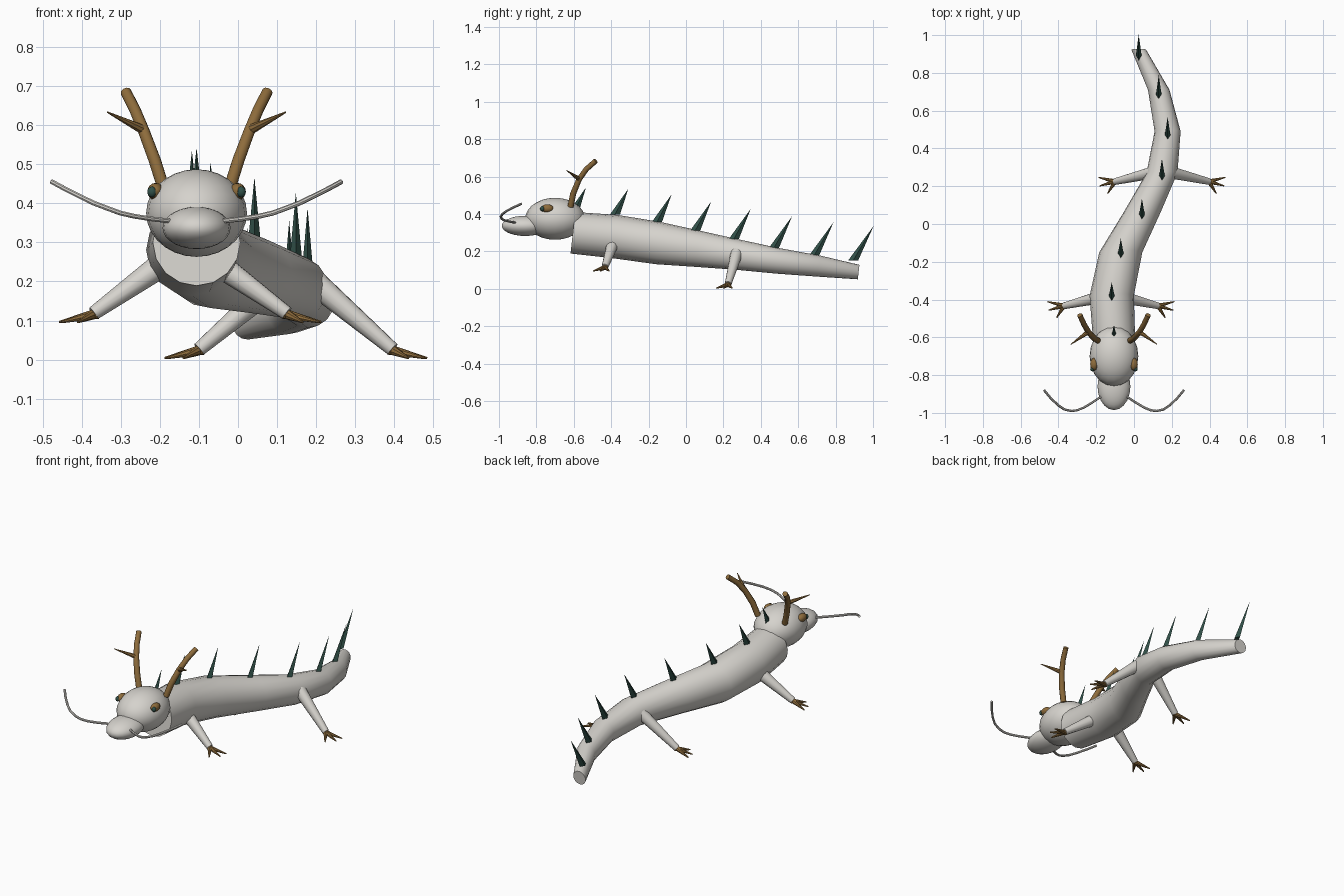
import bpy, bmesh, math
from mathutils import Vector, Matrix

if "Cube" in bpy.data.objects:
    bpy.data.objects.remove(bpy.data.objects["Cube"])


def material(name, rgb):
    m = bpy.data.materials.new(name)
    m.diffuse_color = (*rgb, 1)
    m.use_nodes = True
    m.node_tree.nodes["Principled BSDF"].inputs["Base Color"].default_value = m.diffuse_color
    return m


PALE = material("pale_scales", (0.67, 0.65, 0.61))
HORN = material("horn_brown", (0.27, 0.15, 0.045))
TEAL = material("dark_teal", (0.03, 0.08, 0.065))


def finish(bm, name, mat, smooth=True):
    bmesh.ops.recalc_face_normals(bm, faces=bm.faces)
    me = bpy.data.meshes.new(name)
    bm.to_mesh(me)
    bm.free()
    ob = bpy.data.objects.new(name, me)
    bpy.context.collection.objects.link(ob)
    me.materials.append(mat)
    if smooth:
        bpy.ops.object.select_all(action='DESELECT')
        ob.select_set(True)
        bpy.context.view_layer.objects.active = ob
        bpy.ops.object.shade_smooth_by_angle(angle=math.radians(40))
    return ob


def tube(name, pts, radii, mat, sides=12, frame=None, smooth=True):
    """Capped sweep through pts; frame fixes the two ring axes."""
    bm = bmesh.new()
    pts = [Vector(p) for p in pts]
    rings = []
    for i, (p, r) in enumerate(zip(pts, radii)):
        t = (pts[min(i + 1, len(pts) - 1)] - pts[max(i - 1, 0)]).normalized()
        if frame:
            u, v = frame
        else:
            u = t.cross(Vector((0.31, 0.9, 0.2))).normalized()
            v = t.cross(u)
        angles = [2 * math.pi * k / sides for k in range(sides)]
        rings.append([bm.verts.new(p + r * (u * math.cos(a) + v * math.sin(a))) for a in angles])
    for a, b in zip(rings, rings[1:]):
        for k in range(sides):
            n = (k + 1) % sides
            bm.faces.new((a[k], a[n], b[n], b[k]))
    bm.faces.new(rings[0])
    bm.faces.new(rings[-1])
    return finish(bm, name, mat, smooth)


def ellipsoid(name, center, radii, mat, seg=20, rings=14):
    bm = bmesh.new()
    mtx = Matrix.Translation(center) @ Matrix.Diagonal((*radii, 1))
    bmesh.ops.create_uvsphere(bm, u_segments=seg, v_segments=rings, radius=1, matrix=mtx)
    return finish(bm, name, mat)


def spike(name, base, tip, half_x, half_y):
    """Thin four-sided spine leaning backwards."""
    bm = bmesh.new()
    b = Vector(base)
    corners = [(half_x, 0), (0, half_y), (-half_x, 0), (0, -half_y)]
    vs = [bm.verts.new(b + Vector((x, y, 0))) for x, y in corners]
    top = bm.verts.new(tip)
    for k in range(4):
        bm.faces.new((vs[k], vs[(k + 1) % 4], top))
    bm.faces.new(vs)
    return finish(bm, name, TEAL, False)


# Winding body: x, y, z, radius
BODY = [(-0.106, -0.605, 0.300, 0.112), (-0.118, -0.38, 0.280, 0.117),
        (-0.070, -0.15, 0.245, 0.114), (0.042, 0.06, 0.215, 0.098),
        (0.148, 0.27, 0.184, 0.082), (0.178, 0.49, 0.150, 0.069),
        (0.131, 0.71, 0.122, 0.057), (0.025, 0.923, 0.090, 0.039)]
tube("body", [s[:3] for s in BODY], [s[3] for s in BODY], PALE, 16,
     frame=(Vector((1, 0, 0)), Vector((0, 0.11, 0.99))))

# Back spines, taller towards the tail
for i, (x, y, z, r) in enumerate(BODY):
    h = 0.13 + 0.055 * i / 7
    lean = 0.065 + 0.045 * i / 7
    by = y - 0.005 * i + 0.005
    bz = z + r + (0.022 if i == 7 else 0)
    spike(f"back_spine_{i + 1}", (x, by, bz), (x, by + lean, bz + h), 0.015, 0.027)

# Head and snout
CX = -0.106
ellipsoid("head", (CX, -0.70, 0.375), (0.129, 0.16, 0.112), PALE)
ellipsoid("snout", (CX, -0.86, 0.337), (0.087, 0.125, 0.054), PALE)

for side, s in (("left", -1), ("right", 1)):
    def at(off, y, z, cx=CX):
        return (cx + s * off, y, z)

    # Eyes with pupils
    ellipsoid(f"{side}_eye", at(0.105, -0.742, 0.43), (0.021, 0.034, 0.022), HORN, 12, 8)
    ellipsoid(f"{side}_pupil", at(0.114, -0.768, 0.429), (0.012, 0.012, 0.014), TEAL, 12, 8)

    # Antlers with one side tine
    tube(f"{side}_antler",
         [at(0.085, -0.617, 0.44), at(0.107, -0.603, 0.51), at(0.135, -0.572, 0.585),
          at(0.158, -0.533, 0.64), at(0.181, -0.482, 0.685)],
         [0.016, 0.016, 0.015, 0.0145, 0.014], HORN, 10)
    tube(f"{side}_antler_tine", [at(0.137, -0.572, 0.588), at(0.228, -0.637, 0.633)],
         [0.013, 0.002], HORN, 8)

    # Long whiskers
    tube(f"{side}_whisker",
         [at(0.070, -0.915, 0.355), at(0.115, -0.945, 0.360), at(0.160, -0.972, 0.367),
          at(0.195, -0.986, 0.375), at(0.225, -0.990, 0.386), at(0.262, -0.982, 0.400),
          at(0.295, -0.960, 0.416), at(0.335, -0.922, 0.436), at(0.370, -0.880, 0.455)],
         [0.0065] * 9, PALE, 8)

    # Legs: centre x, hip y and z, ankle y and z
    for part, cx, hy, hz, ay, az in (("front", -0.122, -0.39, 0.245, -0.433, 0.118),
                                     ("rear", 0.148, 0.272, 0.195, 0.225, 0.026)):
        ankle = Vector(at(0.248, ay, az, cx))
        hip = at(0.07 if part == "front" else 0.05, hy, hz, cx)
        tube(f"{side}_{part}_leg", [hip, ankle], [0.033, 0.018], PALE, 12)
        # Splayed claws
        for k, (ang, length) in enumerate(((14, 0.09), (-16, 0.085), (-58, 0.075))):
            a = math.radians(ang)
            d = Vector((s * math.cos(a), math.sin(a), 0)) * length
            root = ankle - d * 0.12
            tube(f"{side}_{part}_claw_{k + 1}", [root, ankle + d - Vector((0, 0, 0.022))],
                 [0.014, 0.003], HORN, 8)
